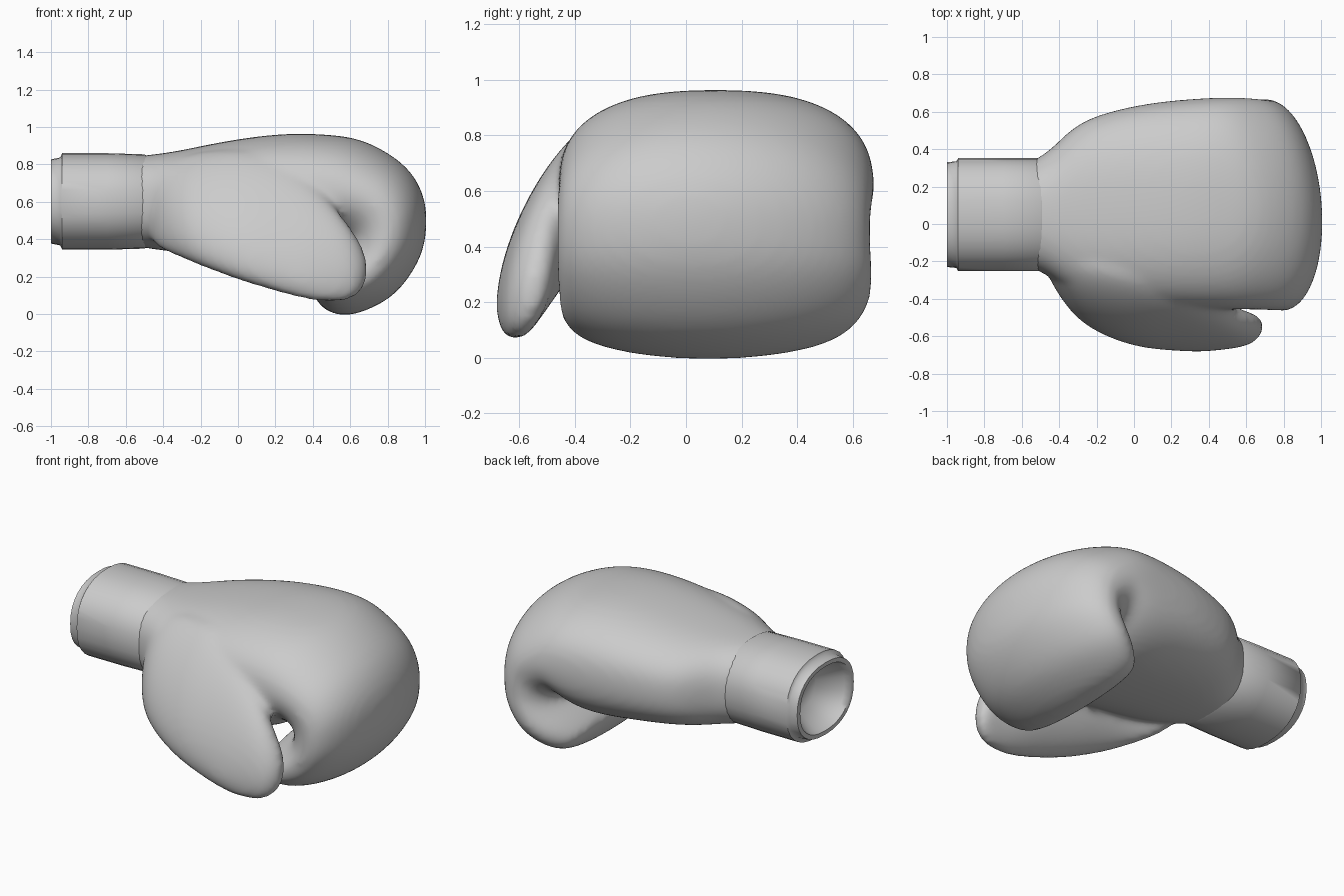
import bpy, bmesh, math

cube = bpy.data.objects.get("Cube")
if cube:
    bpy.data.objects.remove(cube)

leather = bpy.data.materials.new("grey leather")
leather.use_nodes = True
GREY = (0.6, 0.6, 0.6, 1)
leather.diffuse_color = GREY
leather.node_tree.nodes["Principled BSDF"].inputs["Base Color"].default_value = GREY


def section(outer, inner, y0, y1, power=2.5, slant=0, n=32):
    """Rounded ring between two (x, z) points, spanning y0 to y1."""
    ring = []
    for i in range(n):
        a = 2 * math.pi * i / n
        c, s = math.cos(a), math.sin(a)
        w = math.copysign(abs(c) ** (2 / power), c)
        h = math.copysign(abs(s) ** (2 / power), s)
        x = (outer[0] + inner[0]) / 2 + h * (outer[0] - inner[0]) / 2
        z = (outer[1] + inner[1]) / 2 + h * (outer[1] - inner[1]) / 2
        ring.append((x, (y0 + y1) / 2 + w * (y1 - y0) / 2 + h * slant, z))
    return ring


def loft(bm, rings):
    """Skin rings together and close the ends."""
    loops = [[bm.verts.new(p) for p in ring] for ring in rings]
    n = len(loops[0])
    for a, b in zip(loops, loops[1:]):
        for i in range(n):
            j = (i + 1) % n
            bm.faces.new((a[i], a[j], b[j], b[i]))
    bm.faces.new(loops[0][::-1])
    bm.faces.new(loops[-1])


def finish(name, bm):
    bmesh.ops.recalc_face_normals(bm, faces=bm.faces)
    mesh = bpy.data.meshes.new(name)
    bm.to_mesh(mesh)
    bm.free()
    mesh.materials.append(leather)
    obj = bpy.data.objects.new(name, mesh)
    bpy.context.collection.objects.link(obj)
    bpy.ops.object.select_all(action="DESELECT")
    obj.select_set(True)
    bpy.context.view_layer.objects.active = obj
    return obj


bm = bmesh.new()

# Hand: back of the hand down to the knuckles
hand = [
    ((-0.62, 0.84), (-0.62, 0.37), -0.23, 0.33),
    ((-0.48, 0.85), (-0.48, 0.35), -0.25, 0.35),
    ((-0.33, 0.87), (-0.33, 0.33), -0.38, 0.53),
    ((-0.15, 0.91), (-0.15, 0.31), -0.42, 0.60),
    ((0.08, 0.95), (0.08, 0.29), -0.45, 0.65),
    ((0.30, 0.97), (0.28, 0.27), -0.46, 0.67),
    ((0.50, 0.96), (0.42, 0.30), -0.46, 0.68),
]
# Fist: rounder sections fanning under to the fingertips
fist = [
    ((0.67, 0.94), (0.47, 0.34), -0.46, 0.68, -0.03),
    ((0.88, 0.82), (0.49, 0.35), -0.46, 0.67, -0.06),
    ((0.97, 0.70), (0.50, 0.35), -0.46, 0.66, -0.08),
    ((1.01, 0.58), (0.50, 0.35), -0.46, 0.66, -0.09),
    ((1.01, 0.44), (0.50, 0.34), -0.46, 0.66, -0.09),
    ((0.985, 0.30), (0.49, 0.33), -0.46, 0.67, -0.08),
    ((0.86, 0.11), (0.46, 0.31), -0.46, 0.67, -0.05),
    ((0.72, 0.03), (0.42, 0.27), -0.45, 0.64, -0.03),
    ((0.58, -0.02), (0.38, 0.23), -0.41, 0.58, 0),
    ((0.44, 0.02), (0.36, 0.18), -0.32, 0.48, 0),
]
loft(bm, [section(*s) for s in hand] +
     [section(a, b, y0, y1, 2, slant) for a, b, y0, y1, slant in fist])

# Thumb: x, bottom z, top z, middle y, half width, slant
thumb = [
    (-0.50, 0.38, 0.78, -0.11, 0.11, 0.03),
    (-0.35, 0.32, 0.83, -0.28, 0.16, 0.11),
    (-0.21, 0.26, 0.87, -0.36, 0.16, 0.15),
    (0.00, 0.18, 0.89, -0.42, 0.17, 0.17),
    (0.20, 0.12, 0.86, -0.46, 0.15, 0.16),
    (0.38, 0.07, 0.74, -0.51, 0.13, 0.12),
    (0.53, 0.06, 0.56, -0.555, 0.095, 0.06),
    (0.62, 0.08, 0.44, -0.56, 0.08, 0.04),
    (0.67, 0.13, 0.35, -0.55, 0.055, 0.02),
    (0.69, 0.19, 0.28, -0.55, 0.02, 0.00),
]
loft(bm, [section((x, top), (x, low), mid - half, mid + half, 2, slant)
          for x, low, top, mid, half, slant in thumb])

# Fuse hand and thumb into one padded skin
mitt = finish("padded_mitt", bm)
rounded = mitt.modifiers.new("round", "SUBSURF")
rounded.levels = rounded.render_levels = 2
remesh = mitt.modifiers.new("fuse", "REMESH")
remesh.mode = "VOXEL"
remesh.voxel_size = 0.02
remesh.use_smooth_shade = True
soften = mitt.modifiers.new("soften", "SMOOTH")
soften.factor = 0.5
soften.iterations = 10

# Cuff: funnel inside, rolled lip, outer sleeve: x, half width, half height
bm = bmesh.new()
sleeve = [
    (-0.84, 0.13, 0.11), (-0.97, 0.23, 0.19), (-1.0, 0.25, 0.20),
    (-1.0, 0.28, 0.225), (-0.95, 0.285, 0.235), (-0.94, 0.302, 0.258),
    (-0.70, 0.302, 0.258), (-0.50, 0.302, 0.252), (-0.45, 0.27, 0.22),
]
loft(bm, [section((x, 0.602 + h), (x, 0.602 - h), 0.05 - w, 0.05 + w, 2.3)
          for x, w, h in sleeve])
finish("cuff", bm)
bpy.ops.object.shade_smooth_by_angle(angle=math.radians(60))
